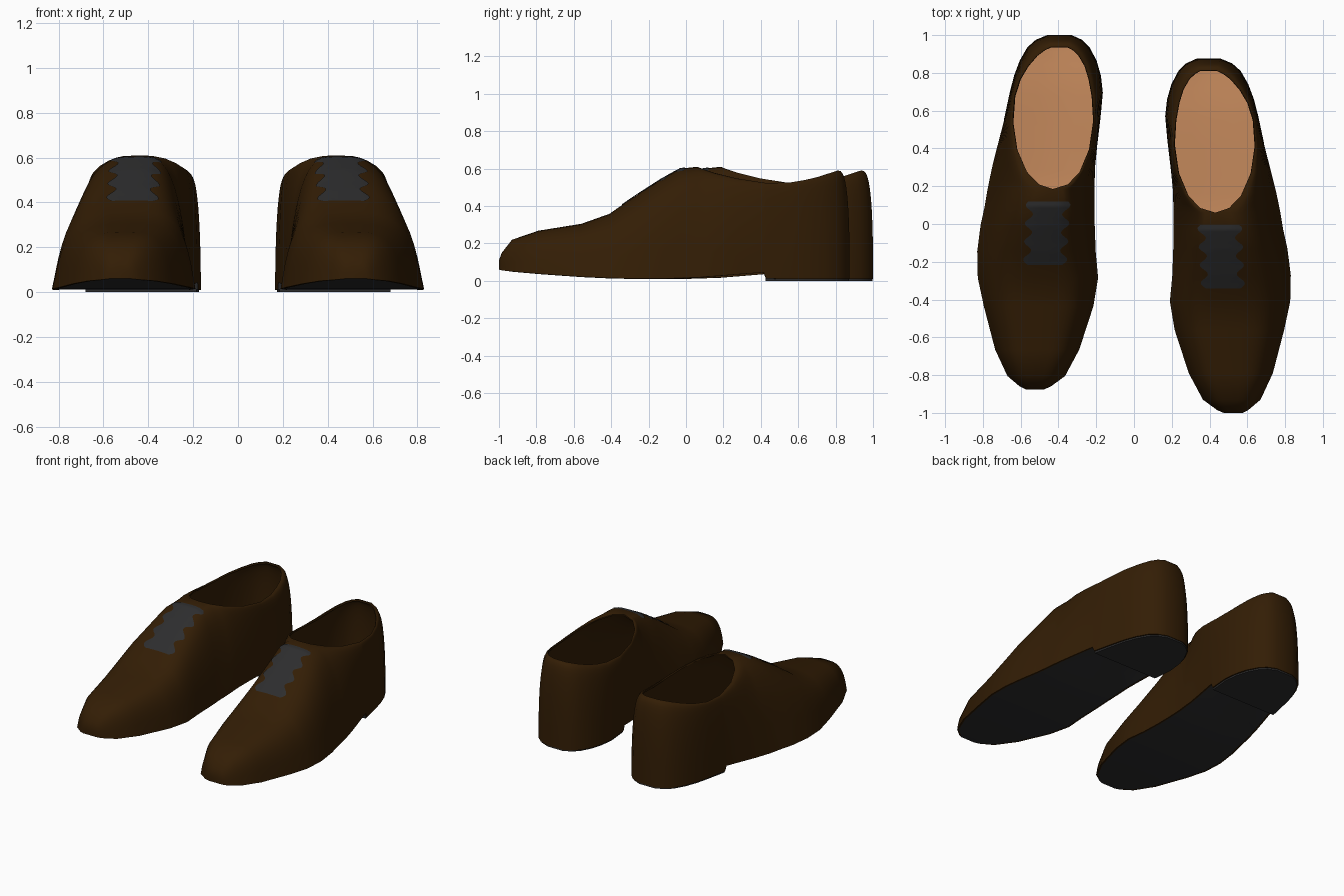
import bpy, bmesh, math
from mathutils import Vector
from mathutils.bvhtree import BVHTree

if "Cube" in bpy.data.objects:
    bpy.data.objects.remove(bpy.data.objects["Cube"])


def material(name, rgb):
    m = bpy.data.materials.new(name)
    m.diffuse_color = (*rgb, 1)
    m.use_nodes = True
    m.node_tree.nodes["Principled BSDF"].inputs["Base Color"].default_value = m.diffuse_color
    return m


BROWN = material("brown leather", (0.033, 0.0125, 0.0015))
GREY = material("dark grey rubber", (0.026, 0.026, 0.027))
TAN = material("tan lining", (0.60, 0.27, 0.115))

# Front sections: y, inner x, outer x, bottom z, top z, roundness, taper
FRONT = [
    (-1.00, .475, .575, .060, .110, .6, .1),
    (-.985, .44, .605, .056, .150, .6, .15),
    (-.93, .365, .67, .050, .220, .58, .2),
    (-.79, .29, .735, .038, .268, .55, .18),
    (-.56, .215, .795, .022, .305, .55, .18),
    (-.41, .19, .827, .015, .358, .56, .2),
    (-.27, .203, .83, .012, .455, .58, .23),
    (-.13, .208, .812, .012, .545, .58, .27),
    (-.03, .21, .79, .015, .60, .56, .28),
    (.06, .21, .775, .018, .61, .56, .28),
]
# Rear sections also end at the opening: last value is the y of the rim point
REAR = [
    (.11, .208, .765, .022, .60, .7, .28, .085),
    (.18, .206, .75, .027, .578, .75, .28, .15),
    (.28, .196, .725, .035, .548, .8, .28, .27),
    (.415, .18, .69, .045, .526, .8, .2, .41),
    (.43, .178, .688, .012, .524, .8, .2, .425),
    (.57, .165, .658, .010, .525, .7, .1, .55),
    (.66, .175, .635, .010, .54, .7, .1, .64),
    (.74, .198, .605, .010, .557, .7, .1, .71),
    (.81, .235, .565, .010, .575, .7, .1, .765),
    (.85, .275, .52, .010, .585, .7, .1, .795),
    (.875, .33, .46, .010, .59, .7, .1, .812),
]
SECTIONS = [s + (None,) for s in FRONT] + REAR
K = 12


def column(sec, side):
    """Points of one side wall, from the sole edge up to the spine or rim."""
    y, xl, xr, zb, zt, a, taper, ry = sec
    xo = xl if side < 0 else xr
    if ry is None:
        ry, xt = y, .43 + .09 * (.06 - y) / 1.06
    else:
        xt = .427 + side * .215 * math.sqrt(max(0, 1 - ((ry - .44) / .38) ** 2))
        xt -= .03 * max(0, (ry - .6) / .2)
    pts = []
    for k in range(K + 1):
        t = math.pi / 2 * k / K
        h = math.sin(t) ** a if k else 0
        c = max(0, math.cos(t)) ** a if k < K else 0
        f = c * (1 - taper * h)
        pts.append((xt + (xo - xt) * f, ry + (y - ry) * c, zb + (zt - zb) * h))
    return pts


def grid(bm, rows):
    vs = [[bm.verts.new(p) for p in r] for r in rows]
    for a, b in zip(vs, vs[1:]):
        for i in range(len(a) - 1):
            bm.faces.new((a[i], a[i + 1], b[i + 1], b[i]))


def finish(bm, name, mat, thick=0, angle=40, up=0):
    bmesh.ops.remove_doubles(bm, verts=bm.verts[:], dist=1e-4)
    bmesh.ops.recalc_face_normals(bm, faces=bm.faces[:])
    bm.normal_update()
    mid = sum((v.co for v in bm.verts), Vector()) / len(bm.verts)
    if up:
        out = sum(f.normal.z * f.calc_area() for f in bm.faces) * up
    else:
        out = sum(f.normal.dot(f.calc_center_median() - mid) * f.calc_area() for f in bm.faces)
    if out < 0:
        bmesh.ops.reverse_faces(bm, faces=bm.faces[:])
    me = bpy.data.meshes.new(name)
    bm.to_mesh(me)
    bm.free()
    me.materials.append(mat)
    ob = bpy.data.objects.new(name, me)
    bpy.context.collection.objects.link(ob)
    bpy.ops.object.select_all(action='DESELECT')
    ob.select_set(True)
    bpy.context.view_layer.objects.active = ob
    if thick:
        mod = ob.modifiers.new("wall", 'SOLIDIFY')
        mod.thickness = thick
        mod.offset = -1
        bpy.ops.object.modifier_apply(modifier=mod.name)
    bpy.ops.object.shade_smooth_by_angle(angle=math.radians(angle))


def shoe(label, sx, dy):
    def place(rows):
        return [[(sx * x, y + dy, z) for x, y, z in r] for r in rows]

    # Leather upper: both side walls plus the toe and heel closures
    left = [column(s, -1) for s in SECTIONS]
    right = [column(s, 1) for s in SECTIONS]
    bm = bmesh.new()
    for rows in (left, right, [left[0], right[0]], [left[-1], right[-1]]):
        grid(bm, place(rows))
    bmesh.ops.remove_doubles(bm, verts=bm.verts[:], dist=1e-4)
    bm.normal_update()
    tree = BVHTree.FromBMesh(bm)
    finish(bm, label + "_upper", BROWN, thick=.01, angle=50)

    # Sole with a raised arch in the middle
    rows = []
    for y, xl, xr, zb, *_ in SECTIONS:
        rise = .04 * max(0, 1 - abs(y - .4) / .4) if y < .42 else 0
        rows.append([(xl, y, zb), (xl * .7 + xr * .3, y, zb + rise),
                     (xl * .3 + xr * .7, y, zb + rise), (xr, y, zb)])
    bm = bmesh.new()
    grid(bm, place(rows))
    finish(bm, label + "_sole", GREY, angle=30, up=-1)

    # Heel pad
    heel = [s for s in SECTIONS if s[0] > .42]
    loop = [(s[1] + .008, s[0] - .004) for s in heel] + [(s[2] - .008, s[0] - .004) for s in heel[::-1]]
    bm = bmesh.new()
    face = bm.faces.new([bm.verts.new((sx * x, y + dy, 0)) for x, y in loop])
    ext = bmesh.ops.extrude_face_region(bm, geom=[face])
    bmesh.ops.translate(bm, vec=(0, 0, .016),
                        verts=[e for e in ext['geom'] if isinstance(e, bmesh.types.BMVert)])
    finish(bm, label + "_heel", GREY)

    # Insole, rising gently to the heel
    rows = []
    for y, xl, xr, *_ in SECTIONS:
        if y > -.2:
            yy = y - .02
            z = .09 + .04 * max(0, min(1, (yy - .1) / .5))
            rows.append([(xl + .025 + (xr - xl - .05 - .03 * (y < .4)) * i / 4, yy,
                          z + .012 * abs(i - 2) / 2) for i in range(5)])
    bm = bmesh.new()
    grid(bm, place(rows))
    finish(bm, label + "_insole", TAN, up=1)

    # Lace panel: wavy-edged thin plate laid on the instep
    rows = []
    n = 40
    for j in range(n + 1):
        y = -.34 + .335 * j / n
        half = .096 + .02 * math.cos(2 * math.pi * (j / n * 3.5 - .3))
        cx = .472 - .018 * j / n
        row = []
        for i in range(9):
            x = cx + half * (i / 4 - 1)
            hit, nor, *_ = tree.ray_cast(Vector((sx * x, y + dy, 2)), Vector((0, 0, -1)))
            nor = nor if nor.z > 0 else -nor
            row.append(tuple(hit + nor * .004))
        rows.append(row)
    bm = bmesh.new()
    grid(bm, rows)
    finish(bm, label + "_laces", GREY, up=1)


shoe("left_shoe", 1, 0)
shoe("right_shoe", -1, .125)
